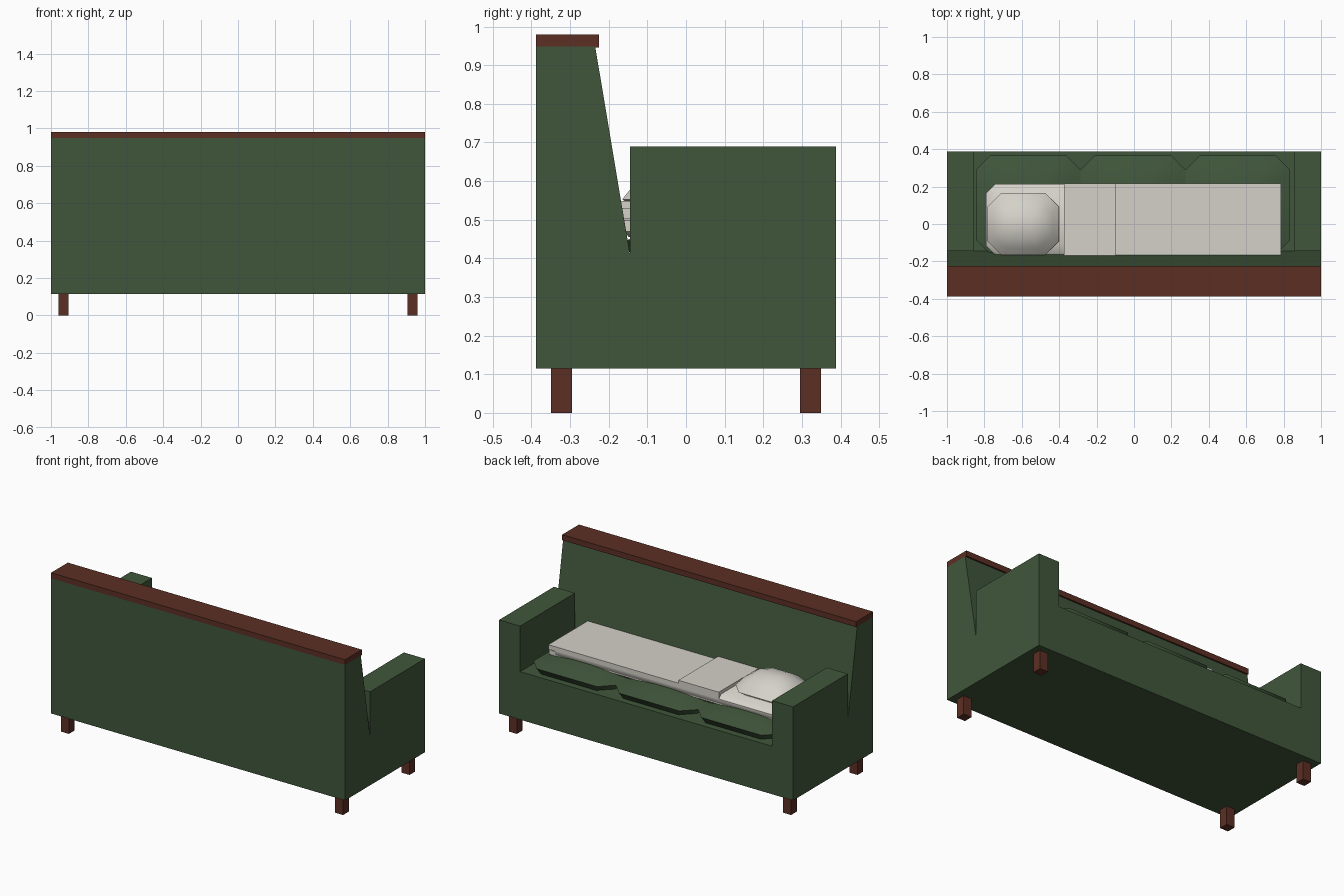
import bpy, bmesh, math

if "Cube" in bpy.data.objects:
    bpy.data.objects.remove(bpy.data.objects["Cube"])


def material(name, rgb):
    m = bpy.data.materials.new(name)
    m.diffuse_color = (*rgb, 1)
    m.use_nodes = True
    m.node_tree.nodes["Principled BSDF"].inputs["Base Color"].default_value = m.diffuse_color
    return m


GREEN = material("green_fabric", (0.052, 0.094, 0.044))
WOOD = material("dark_wood", (0.105, 0.028, 0.017))
LINEN = material("linen", (0.66, 0.64, 0.58))


def finish(name, bm, mat, smooth=False):
    bmesh.ops.recalc_face_normals(bm, faces=bm.faces)
    me = bpy.data.meshes.new(name)
    bm.to_mesh(me)
    bm.free()
    ob = bpy.data.objects.new(name, me)
    bpy.context.collection.objects.link(ob)
    me.materials.append(mat)
    if smooth:
        bpy.ops.object.select_all(action='DESELECT')
        ob.select_set(True)
        bpy.context.view_layer.objects.active = ob
        bpy.ops.object.shade_smooth_by_angle(angle=math.radians(40))
    return ob


def box(name, x, y, z, mat):
    bm = bmesh.new()
    bmesh.ops.create_cube(bm, size=1)
    for v in bm.verts:
        v.co = [(r[0] + r[1]) / 2 + c * (r[1] - r[0]) for r, c in zip((x, y, z), v.co)]
    return finish(name, bm, mat)


def prism(name, profile, x, mat):
    """Extrude a (y, z) profile along x."""
    bm = bmesh.new()
    face = bm.faces.new([bm.verts.new((x[0], y, z)) for y, z in profile])
    ext = bmesh.ops.extrude_face_region(bm, geom=[face])["geom"]
    bmesh.ops.translate(bm, vec=(x[1] - x[0], 0, 0),
                        verts=[g for g in ext if isinstance(g, bmesh.types.BMVert)])
    return finish(name, bm, mat)


def puff(name, x, y, chamfer, rings, mat):
    """Soft pad: octagonal rings of (inset, z) stacked from bottom to top."""
    bm = bmesh.new()
    cx, cy = sum(x) / 2, sum(y) / 2
    loops = []
    for inset, z in rings:
        a, b = (x[1] - x[0]) / 2 - inset, (y[1] - y[0]) / 2 - inset
        c = min(chamfer, a * 0.6, b * 0.6)
        pts = [(a, c - b), (a, b - c), (a - c, b), (c - a, b),
               (-a, b - c), (-a, c - b), (c - a, -b), (a - c, -b)]
        loops.append([bm.verts.new((cx + px, cy + py, z)) for px, py in pts])
    for lo, hi in zip(loops, loops[1:]):
        for i in range(8):
            j = (i + 1) % 8
            bm.faces.new((lo[i], lo[j], hi[j], hi[i]))
    bm.faces.new(loops[0])
    bm.faces.new(loops[-1])
    return finish(name, bm, mat, True)


# Upholstered frame
prism("backrest", [(-.388, .115), (-.145, .115), (-.145, .41), (-.235, .948), (-.388, .948)],
      (-1, 1), GREEN)
box("seat_base", (-.857, .857), (-.145, .388), (.115, .41), GREEN)
box("top_rail", (-1, 1), (-.388, -.225), (.946, .98), WOOD)
for side, s in (("left", -1), ("right", 1)):
    box(side + "_arm", sorted((s * .857, s)), (-.145, .388), (.115, .69), GREEN)
    for end, t in (("front", -1), ("rear", 1)):
        box(f"{side}_{end}_leg", sorted((s * .905, s * .96)),
            sorted((t * .295, t * .35)), (0, .116), WOOD)

# Seat cushions
for i in range(3):
    x0 = -.845 + i * .56
    puff(f"seat_cushion_{i + 1}", (x0, x0 + .56), (-.16, .365), .075,
         [(.02, .405), (0, .445), (.07, .468), (.15, .482), (.22, .487)], GREEN)

# Bedding: mattress, blanket, turned-down fold and pillow
puff("mattress", (-.79, .79), (-.168, .215), .05,
     [(.02, .455), (0, .48), (0, .505), (.02, .528)], LINEN)
box("sheet", (-.735, .783), (-.166, .213), (.47, .498), LINEN)
box("blanket", (-.375, .785), (-.168, .217), (.502, .53), LINEN)
box("blanket_fold", (-.375, -.1), (-.168, .217), (.53, .548), LINEN)
puff("pillow", (-.785, -.4), (-.165, .165), .075,
     [(.05, .518), (0, .553), (.035, .597), (.08, .625), (.125, .64), (.155, .643)], LINEN)
